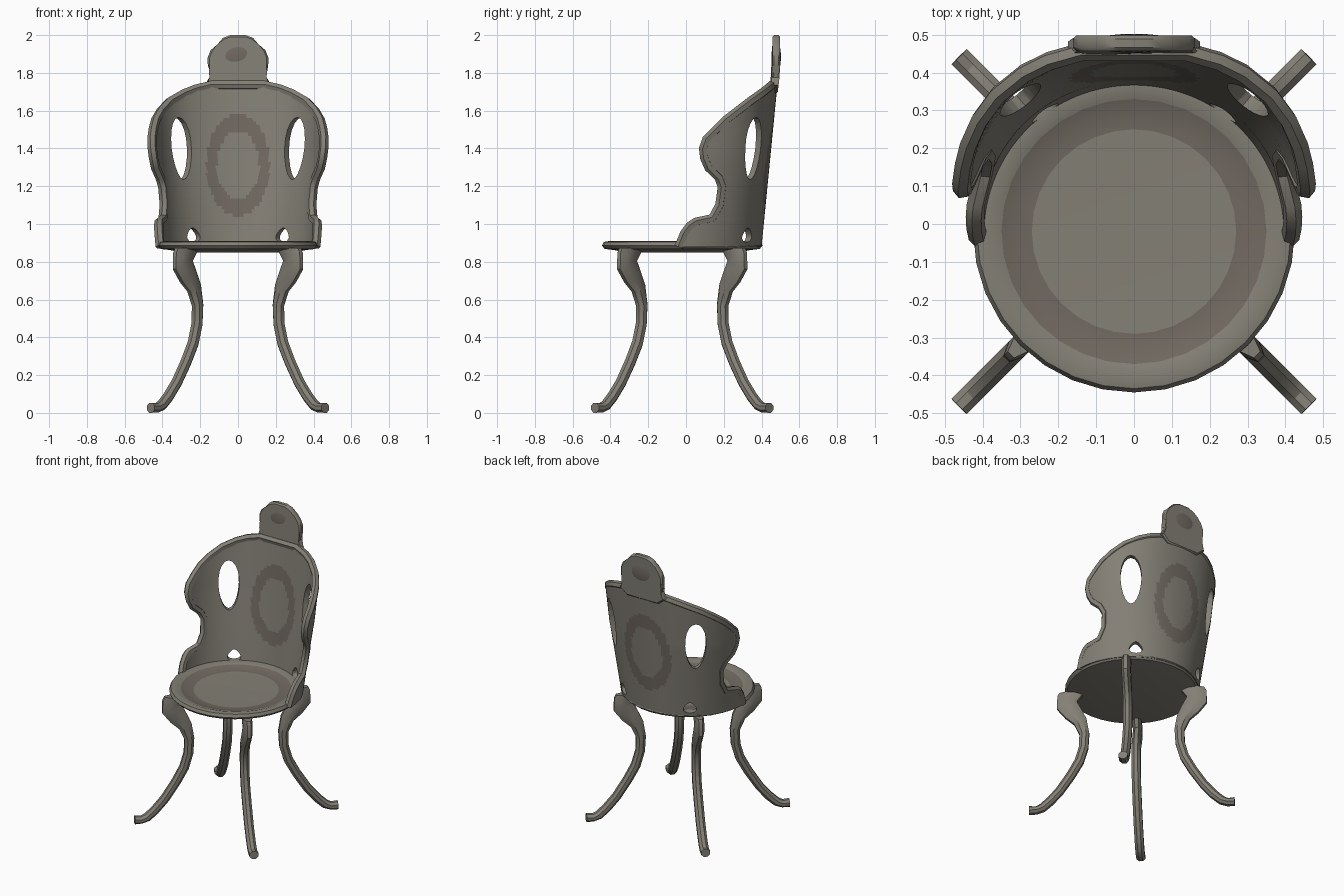
import bpy, bmesh, math
from mathutils import Vector

if "Cube" in bpy.data.objects:
    bpy.data.objects.remove(bpy.data.objects["Cube"])

CY = -0.02                       # centre line of seat and legs


def material(name, rgb):
    m = bpy.data.materials.new(name)
    m.diffuse_color = (*rgb, 1)
    m.use_nodes = True
    m.node_tree.nodes["Principled BSDF"].inputs["Base Color"].default_value = m.diffuse_color
    return m


GREY = material("weathered_grey", (0.23, 0.215, 0.18))
BROWN = material("weathered_brown", (0.165, 0.142, 0.12))


def make(name, bm, angle=35):
    bmesh.ops.recalc_face_normals(bm, faces=bm.faces)
    me = bpy.data.meshes.new(name)
    bm.to_mesh(me)
    bm.free()
    ob = bpy.data.objects.new(name, me)
    bpy.context.collection.objects.link(ob)
    me.materials.append(GREY)
    me.materials.append(BROWN)
    smooth(ob, angle)
    return ob


def select(ob):
    bpy.ops.object.select_all(action='DESELECT')
    ob.select_set(True)
    bpy.context.view_layer.objects.active = ob


def smooth(ob, angle):
    select(ob)
    bpy.ops.object.shade_smooth_by_angle(angle=math.radians(angle))


def lerp(table, t):
    for (a, va), (b, vb) in zip(table, table[1:]):
        if t <= b:
            return va + (vb - va) * max(0, t - a) / (b - a)
    return table[-1][1]


def loft(bm, rings, closed=True):
    rows = [[bm.verts.new(p) for p in r] for r in rings]
    n = len(rows[0])
    for a, b in zip(rows, rows[1:]):
        for i in range(n if closed else n - 1):
            j = (i + 1) % n
            bm.faces.new((a[i], a[j], b[j], b[i]))
    return rows


# Seat: turned dish with a raised rim
profile = [(0.30, 0.85), (0.36, 0.862), (0.41, 0.868), (0.425, 0.885), (0.415, 0.905),
           (0.385, 0.91), (0.35, 0.898), (0.31, 0.887), (0.27, 0.885)]
bm = bmesh.new()
N = 32
rows = loft(bm, [[(r * math.cos(2 * math.pi * i / N), CY + r * math.sin(2 * math.pi * i / N), z)
                  for i in range(N)] for r, z in profile])
bm.faces.new(rows[0])
bm.faces.new(rows[-1])
for f in bm.faces:
    c = f.calc_center_median()
    if len(f.verts) == 4 and c.z > 0.88 and 0.28 < math.hypot(c.x, c.y - CY) < 0.355:
        f.material_index = 1
make("seat", bm)

# Legs: S-curved, octagonal section (offset along x and y, height, radial half width)
leg_path = [(0.462, 0.027, 0.027), (0.43, 0.026, 0.024), (0.405, 0.04, 0.027), (0.37, 0.085, 0.028),
            (0.325, 0.16, 0.028), (0.275, 0.27, 0.029), (0.237, 0.37, 0.03), (0.217, 0.47, 0.03),
            (0.214, 0.57, 0.032), (0.232, 0.66, 0.044), (0.265, 0.725, 0.06), (0.293, 0.785, 0.068),
            (0.292, 0.825, 0.066), (0.27, 0.872, 0.08)]


def leg(name, sx, sy):
    out = Vector((sx, sy, 0)).normalized()
    side = Vector((-out.y, out.x, 0))
    pts = [out * d * math.sqrt(2) + Vector((0, CY, z)) for d, z, _ in leg_path]
    rings = []
    for i, p in enumerate(pts):
        t = (pts[min(i + 1, len(pts) - 1)] - pts[max(i - 1, 0)]).normalized()
        u = side.cross(t).normalized()
        if i == len(pts) - 1:
            u = out
        w = leg_path[i][2]
        k = [math.pi * (j + 0.5) / 4 for j in range(8)]
        rings.append([p + u * w * 1.06 * math.cos(a) + side * 0.031 * math.sin(a) for a in k])
    bm = bmesh.new()
    rows = loft(bm, rings)
    bm.faces.new(rows[0])
    bm.faces.new(rows[-1])
    make(name, bm, 30)


for sx, side_name in ((-1, "left"), (1, "right")):
    leg("front_leg_" + side_name, sx, -1)
    leg("back_leg_" + side_name, sx, 1)

# Back: flared curved shell, edge angle measured from straight behind
edge = [(0.88, 91), (0.95, 87), (0.99, 83), (1.01, 79), (1.03, 67), (1.1, 62), (1.2, 61), (1.25, 64),
        (1.3, 71), (1.35, 74), (1.4, 75), (1.45, 73), (1.5, 67), (1.55, 61), (1.6, 53), (1.65, 44),
        (1.69, 34), (1.715, 26), (1.735, 16)]


def on_back(deg, z):
    a = math.radians(deg)
    r = 0.412 + 0.098 * (z - 0.88)
    # the plan gets squarer towards the top
    r *= 1 + 0.06 * min(1, (z - 0.88) / 0.5) * math.sin(2 * a) ** 2
    return Vector((r * math.sin(a), -0.03 + r * math.cos(a), z))


heights = sorted({0.88 + 0.855 * i / 44 for i in range(45)} | {1.01, 1.03})
COLS = 64
bm = bmesh.new()
loft(bm, [[on_back(lerp(edge, z) * (2 * i / COLS - 1), z) for i in range(COLS + 1)]
          for z in heights], closed=False)
for f in bm.faces:
    c = f.calc_center_median()
    if 0.72 < math.hypot(c.x / 0.16, (c.z - 1.31) / 0.25) < 1.08:
        f.material_index = 1         # oval ring in the middle of the back
back = make("back_shell", bm)
mod = back.modifiers.new("thickness", 'SOLIDIFY')
mod.thickness = 0.036
mod.offset = 0

# Openings: tapered side ovals and small gaps above the seat
cutters = []


def cutter(deg, z, hw, hh, taper):
    c = on_back(deg, z)
    out = Vector((c.x, c.y + 0.03, 0)).normalized()
    tan = Vector((-out.y, out.x, 0))
    loop = []
    for i in range(20):
        a = 2 * math.pi * i / 20
        s = math.sin(a)
        loop.append(c + tan * hw * (1 + taper * s) * math.cos(a) + Vector((0, 0, hh * s)))
    bm = bmesh.new()
    rows = loft(bm, [[p + out * d for p in loop] for d in (-0.12, 0.12)])
    bm.faces.new(rows[0])
    bm.faces.new(rows[1])
    ob = make("cutter", bm)
    ob.hide_render = True
    cutters.append(ob)
    m = back.modifiers.new("opening", 'BOOLEAN')
    m.object = ob
    m.operation = 'DIFFERENCE'
    m.solver = 'EXACT'


for s in (-1, 1):
    cutter(s * 40, 1.4, 0.066, 0.165, 0.12)
    cutter(s * 36, 0.942, 0.04, 0.038, -0.4)
select(back)
for m in list(back.modifiers):
    bpy.ops.object.modifier_apply(modifier=m.name)
for ob in cutters:
    bpy.data.objects.remove(ob)
smooth(back, 40)

# Rolled edge around the back
path = [on_back(-a, z) for z, a in edge] + [on_back(a, z) for z, a in reversed(edge)]
cu = bpy.data.curves.new("back_rim", 'CURVE')
cu.dimensions = '3D'
cu.bevel_depth = 0.025
cu.bevel_resolution = 1
cu.use_fill_caps = True
sp = cu.splines.new('POLY')
sp.points.add(len(path) - 1)
for p, co in zip(sp.points, path):
    p.co = (*co, 1)
rim = bpy.data.objects.new("back_rim", cu)
bpy.context.collection.objects.link(rim)
cu.materials.append(GREY)
select(rim)
bpy.ops.object.convert(target='MESH')
smooth(rim, 40)

# Crest: rounded plate on top of the back, leaning forward at its foot
half = [(0.12, 1.69), (0.175, 1.735), (0.142, 1.775), (0.145, 1.80), (0.16, 1.84), (0.161, 1.88),
        (0.145, 1.92), (0.11, 1.95), (0.08, 1.985), (0.04, 2.0)]
outline = half + [(-x, z) for x, z in reversed(half)]
bm = bmesh.new()
rows = loft(bm, [[(x, y - 0.12 * max(0, 1.8 - z), z) for x, z in outline] for y in (0.457, 0.498)])
bm.faces.new(rows[0])
bm.faces.new(rows[1])
rim_edges = [e for r in rows for e in {e for v in r for e in v.link_edges}
             if all(v in r for v in e.verts)]
bmesh.ops.bevel(bm, geom=rim_edges, offset=0.009, segments=1, affect='EDGES')
make("crest", bm)

# Dark oval in the crest, showing on both faces
bm = bmesh.new()
bmesh.ops.create_uvsphere(bm, u_segments=24, v_segments=16, radius=1)
for v in bm.verts:
    v.co = (v.co.x * 0.12, 0.4775 + v.co.y * 0.025, 1.885 + v.co.z * 0.09)
for f in bm.faces:
    f.material_index = 1
make("crest_oval", bm)
